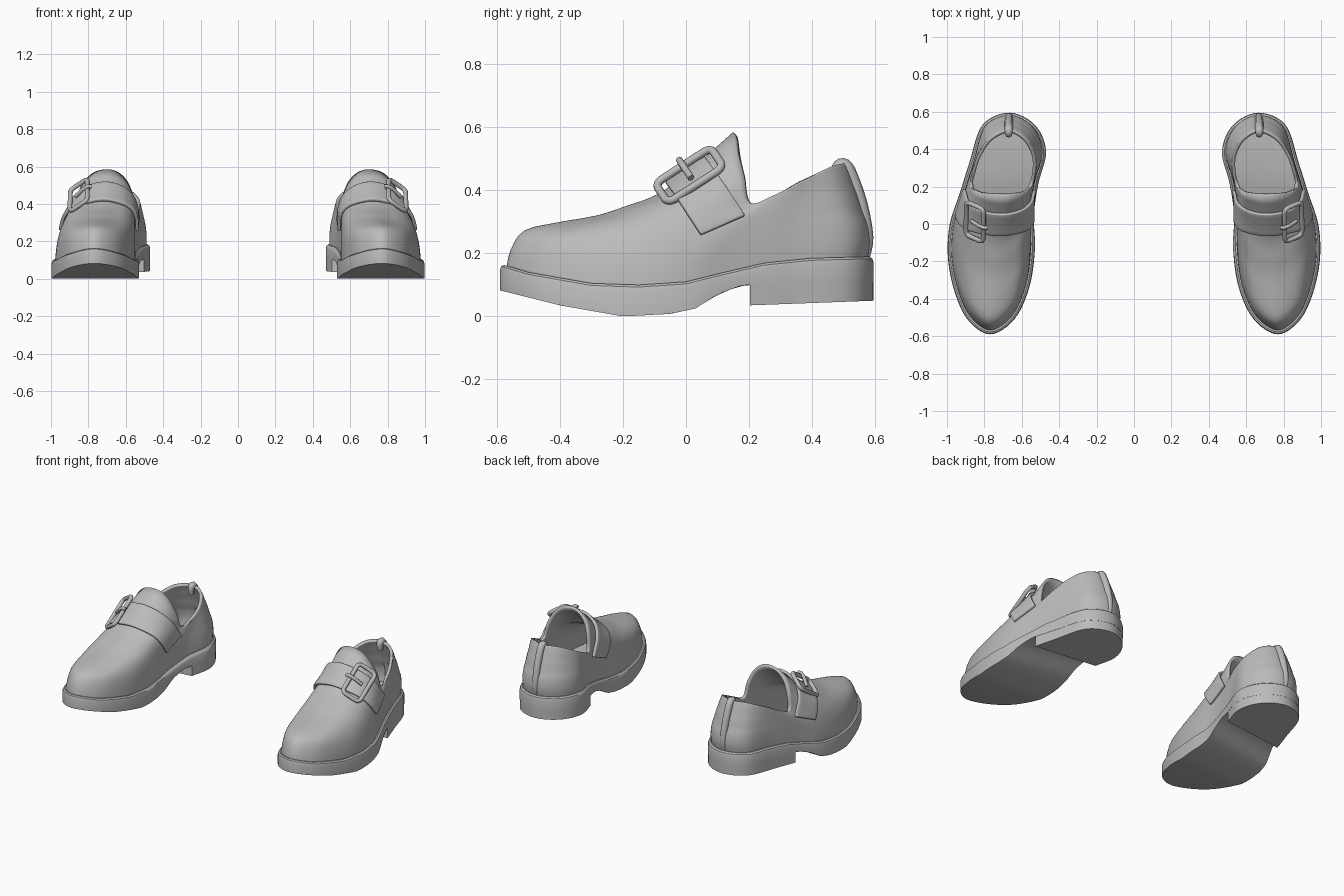
import bpy, bmesh, math
from mathutils import Vector
from mathutils.bvhtree import BVHTree

cube = bpy.data.objects.get("Cube")
if cube:
    bpy.data.objects.remove(cube, do_unlink=True)

grey = bpy.data.materials.new("plain_grey")
grey.use_nodes = True
grey.diffuse_color = (0.5, 0.5, 0.5, 1)
for node in grey.node_tree.nodes:
    if node.type == 'BSDF_PRINCIPLED':
        node.inputs["Base Color"].default_value = (0.5, 0.5, 0.5, 1)


def spline(points, steps, closed=False):
    """Smooth curve through the points."""
    pts = [Vector(p).to_3d() for p in points]
    n = len(pts)
    get = (lambda i: pts[i % n]) if closed else (lambda i: pts[max(0, min(n - 1, i))])
    out = []
    for i in range(n if closed else n - 1):
        a, b, c, d = (get(i + k) for k in (-1, 0, 1, 2))
        for s in range(steps):
            t = s / steps
            out.append(b + (c - a) * (t / 2) + (a * 2 - b * 5 + c * 4 - d) * (t * t / 2)
                       + (b * 3 - a - c * 3 + d) * (t ** 3 / 2))
    return out if closed else out + [pts[-1]]


def height(table, y):
    """Height on a side profile at depth y."""
    for (y0, z0), (y1, z1) in zip(table, table[1:]):
        if y <= y1:
            return z0 + (z1 - z0) * max(0, (y - y0) / (y1 - y0))
    return table[-1][1]


def inset(ring, amount):
    n = len(ring)
    out = []
    for i, p in enumerate(ring):
        d = ring[(i + 1) % n] - ring[i - 1]
        out.append(p - Vector((d.y, -d.x, 0)).normalized() * amount)
    return out


def at_height(ring, table, lift=0.0):
    return [Vector((p.x, p.y, height(table, p.y) + lift)) for p in ring]


def loft(bm, rings, caps):
    rows = [[bm.verts.new(p) for p in r] for r in rings]
    n = len(rows[0])
    for a, b in zip(rows, rows[1:]):
        for i in range(n):
            j = (i + 1) % n
            bm.faces.new((a[i], a[j], b[j], b[i]))
    if caps:
        # strips running from side to side
        for row, flip in ((rows[0], True), (rows[-1], False)):
            for i in range(n // 2):
                quad = list(dict.fromkeys((row[i], row[i + 1], row[n - i - 1], row[-i])))
                bm.faces.new(quad[::-1] if flip else quad)


def finish(obj, angle=35, thickness=0.0, offset=-1.0, bevel=0.0):
    """Shade, thicken and mirror a part to the other shoe."""
    bpy.ops.object.select_all(action='DESELECT')
    bpy.context.view_layer.objects.active = obj
    obj.select_set(True)
    if obj.type == 'CURVE':
        bpy.ops.object.convert(target='MESH')
        obj = bpy.context.view_layer.objects.active
    obj.data.materials.clear()
    obj.data.materials.append(grey)
    bpy.ops.object.shade_smooth_by_angle(angle=math.radians(angle))
    if thickness:
        mod = obj.modifiers.new("thickness", 'SOLIDIFY')
        mod.thickness, mod.offset = thickness, offset
    if bevel:
        mod = obj.modifiers.new("soft_edge", 'BEVEL')
        mod.width, mod.segments = bevel, 2
    mod = obj.modifiers.new("other_shoe", 'MIRROR')
    mod.use_mirror_merge = False


def add_mesh(name, bm, **options):
    mesh = bpy.data.meshes.new(name)
    bm.to_mesh(mesh)
    bm.free()
    obj = bpy.data.objects.new(name, mesh)
    bpy.context.collection.objects.link(obj)
    finish(obj, **options)


def add_tube(name, points, radius, cyclic=False, taper=None):
    curve = bpy.data.curves.new(name, 'CURVE')
    curve.dimensions = '3D'
    curve.bevel_depth, curve.bevel_resolution = radius, 2
    curve.use_fill_caps = True
    path = curve.splines.new('POLY')
    path.points.add(len(points) - 1)
    for i, (point, p) in enumerate(zip(path.points, points)):
        point.co = (*p, 1)
        point.radius = taper(i / (len(points) - 1)) if taper else 1
    path.use_cyclic_u = cyclic
    obj = bpy.data.objects.new(name, curve)
    bpy.context.collection.objects.link(obj)
    finish(obj, angle=60)


# Sole: plan outline from toe, along the outer side, to heel and back
outline = spline([(.77, -.59), (.89, -.51), (.96, -.36), (.995, -.18), (.985, 0), (.93, .17),
                  (.88, .33), (.81, .53), (.665, .595), (.53, .53), (.47, .39), (.51, .22),
                  (.535, .05), (.53, -.14), (.56, -.34), (.64, -.51)], 6, True)
sole_top = [(-.6, .17), (-.5, .14), (-.3, .105), (-.15, .1), (0, .11), (.1, .135),
            (.25, .17), (.4, .185), (.6, .19)]
sole_bottom = [(-.6, .085), (-.4, .035), (-.2, 0), (-.05, .008), (.03, .025), (.1, .07),
               (.18, .1), (.6, .105)]
bm = bmesh.new()
loft(bm, [at_height(outline, sole_bottom), at_height(outline, sole_top, -.02),
          at_height(inset(outline, .004), sole_top, -.007),
          at_height(inset(outline, .013), sole_top)], True)
add_mesh("soles", bm)

# Heel block: rear of the outline, cut along a slanted front face
bm = bmesh.new()
block = inset(outline, .001)
loft(bm, [at_height(block, [(.2, .035), (.6, .05)]), at_height(block, [(.2, .115), (.6, .115)])], True)
cut = bmesh.ops.bisect_plane(bm, geom=bm.verts[:] + bm.edges[:] + bm.faces[:],
                             plane_co=(.7, .228, 0), plane_no=(-.115, -1, 0), clear_outer=True)
bmesh.ops.holes_fill(bm, edges=[e for e in bm.edges if e.is_boundary], sides=0)
bmesh.ops.recalc_face_normals(bm, faces=bm.faces[:])
add_mesh("heel_blocks", bm)

# Upper: blends the sole outline into the opening, with front, side and back profiles
base = at_height(inset(outline, .02), sole_top, -.01)
rim = spline([(.70, .15, .585), (.77, .155, .57), (.825, .165, .52), (.86, .185, .445),
              (.875, .205, .36), (.865, .28, .385), (.835, .37, .43), (.77, .46, .475),
              (.67, .505, .485), (.58, .46, .475), (.53, .37, .43), (.525, .28, .385),
              (.545, .205, .36), (.56, .185, .445), (.59, .165, .52), (.64, .155, .57)], 6, True)
front = spline([(0, 0), (.02, .14), (.08, .28), (.23, .34), (.4, .39), (.53, .46),
                (.66, .54), (.78, .68), (1, 1)], 3)
side = spline([(0, 0), (.02, .14), (.08, .3), (.2, .48), (.35, .62), (.52, .74),
               (.68, .83), (.83, .91), (1, 1)], 3)
back = spline([(0, 0), (-.1, .13), (-.1, .25), (0, .38), (.2, .5), (.4, .65),
               (.6, .77), (.8, .9), (1, 1)], 3)
rings = []
for f, s, k in zip(front, side, back):
    ring = []
    for i, (p, q) in enumerate(zip(base, rim)):
        c = math.cos(math.tau * i / len(base))
        mix = s.lerp(f if c > 0 else k, c * c)
        ring.append(Vector((p.x + (q.x - p.x) * mix.x, p.y + (q.y - p.y) * mix.x,
                            p.z + (q.z - p.z) * mix.y)))
    rings.append(ring)
bm = bmesh.new()
loft(bm, rings, False)
bm.normal_update()
surface = BVHTree.FromBMesh(bm)
add_mesh("uppers", bm, angle=50, thickness=.018)


def on_upper(across, angle):
    """Point and normal on the upper along the tilted strap planes."""
    start = Vector((.70, .045, .255)).lerp(Vector((.70, .185, .315)), across)
    way = Vector((math.cos(angle), -.54 * math.sin(angle), .84 * math.sin(angle)))
    point, normal, _, _ = surface.ray_cast(start, way)
    if point is None:
        point, normal, _, _ = surface.find_nearest(start + way * .17)
    return point, normal


# Strap: a band laid over the upper
bm = bmesh.new()
rows = []
for j in range(7):
    row = []
    for i in range(33):
        point, normal = on_upper(j / 6, math.pi * i / 32)
        row.append(bm.verts.new(point + normal * .003))
    rows.append(row)
for a, b in zip(rows, rows[1:]):
    for i in range(len(a) - 1):
        bm.faces.new((a[i], b[i], b[i + 1], a[i + 1]))
add_mesh("straps", bm, angle=50, thickness=.018, offset=1, bevel=.005)

# Buckle: rounded frame and prong on the outer side
point, normal = on_upper(.5, math.radians(52))
out = (normal + Vector((.71, -.385, .58))).normalized()
along = Vector((0, .83, .55))
along = (along - out * along.dot(out)).normalized()
wide = along.cross(out)
center = point + out * .032
frame = []
for k in range(4):
    sx, sy = ((1, 1), (-1, 1), (-1, -1), (1, -1))[k]
    for step in range(5):
        a = math.pi / 2 * (k + step / 4)
        frame.append(center + along * (sx * .08 + .025 * math.cos(a))
                     + wide * (sy * .034 + .025 * math.sin(a)))
add_tube("buckle_frames", frame, .013, True)
add_tube("buckle_prongs", [center + wide * w + out * h for w, h in
                           ((-.088, 0), (-.075, .014), (-.04, .016), (.02, .004))], .011)

# Heel tab: a raised seam that folds over the back of the opening
tab = spline([(.667, .566, .19), (.667, .574, .25), (.668, .555, .35), (.67, .524, .44),
              (.67, .503, .478), (.67, .482, .472), (.67, .485, .43)], 4)
add_tube("heel_tabs", tab, .02, taper=lambda t: .85 + .3 * math.sin(math.pi * t))
